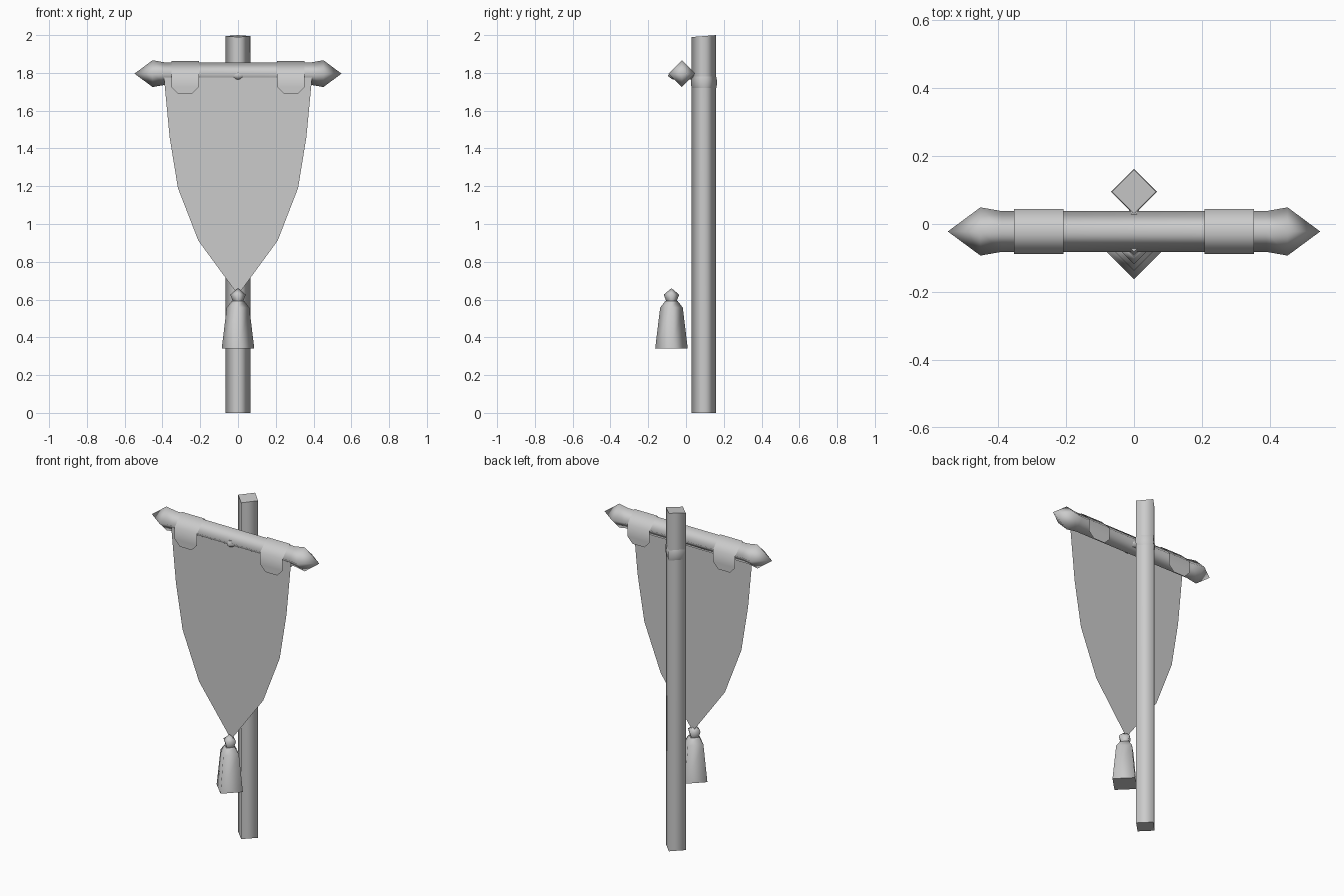
import bpy
import bmesh
from mathutils import Matrix, Vector
from math import cos, sin, pi

if "Cube" in bpy.data.objects:
    bpy.data.objects.remove(bpy.data.objects["Cube"])

grey = bpy.data.materials.new("plain grey")
grey.use_nodes = True
grey.diffuse_color = (0.6, 0.6, 0.6, 1)
grey.node_tree.nodes["Principled BSDF"].inputs["Base Color"].default_value = (0.6, 0.6, 0.6, 1)

BAR_Y, BAR_Z = -0.022, 1.796
TASSEL_Y = -0.077


def finish(name, bm):
    mesh = bpy.data.meshes.new(name)
    bm.to_mesh(mesh)
    bm.free()
    mesh.materials.append(grey)
    obj = bpy.data.objects.new(name, mesh)
    bpy.context.collection.objects.link(obj)
    return obj


def spindle(name, profile, origin, along_x=False):
    """Smooth four-sided turned shape; profile lists (radius, distance along axis)."""
    bm = bmesh.new()
    rings = []
    for r, h in profile:
        count = 4 if r > 0 else 1
        rings.append([bm.verts.new((r * cos(i * pi / 2), r * sin(i * pi / 2), h))
                      for i in range(count)])
    for a, b in zip(rings, rings[1:]):
        for i in range(4):
            corners = [a[i % len(a)], a[(i + 1) % len(a)], b[(i + 1) % len(b)], b[i % len(b)]]
            bm.faces.new(list(dict.fromkeys(corners))).smooth = True
    # Flat caps with crisp rims
    for ring in (rings[0], rings[-1]):
        if len(ring) == 4:
            cap = bm.faces.new(ring)
            for edge in cap.edges:
                edge.smooth = False
    bmesh.ops.recalc_face_normals(bm, faces=bm.faces[:])
    if along_x:
        bm.transform(Matrix.Rotation(pi / 2, 4, "Y"))
    bm.transform(Matrix.Translation(Vector(origin)))
    return finish(name, bm)


# Upright post, its top sloping slightly to the front
post = spindle("post", [(0.065, 0), (0.065, 2)], (0, 0.095, 0))
for v in post.data.vertices:
    if v.co.z > 1:
        v.co.z -= (0.16 - v.co.y) * 0.08

# Binding on the post and wedge where the bar crosses it
spindle("post_binding", [(0.065, 1.72), (0.068, 1.735), (0.068, 1.765), (0.065, 1.78)],
        (0, 0.095, 0))
spindle("bar_binding", [(0.05, -0.03), (0.075, -0.012), (0.06, 0.01)], (0, BAR_Y, BAR_Z))

# Crossbar with pointed finials
half = [(0.06, 0.39), (0.071, 0.452), (0, 0.548)]
spindle("crossbar", [(r, -x) for r, x in reversed(half)] + half, (0, BAR_Y, BAR_Z), True)

# Tapering cloth
bm = bmesh.new()
side = [(0.392, 1.775), (0.362, 1.46), (0.318, 1.19), (0.21, 0.912)]
outline = [(-x, z) for x, z in side] + [(0, 0.625)] + side[::-1]
bm.faces.new([bm.verts.new((x, -0.064, z)) for x, z in outline])
finish("banner_cloth", bm)

# Cloth tabs folded over the bar, clipped at the lower corners
for label, cx in (("right", -0.28), ("left", 0.28)):
    bm = bmesh.new()
    rows = [(-0.066, -0.106, 0.038), (-0.066, -0.07, 0.073), (-0.066, 0, 0.073), (0, 0.066, 0.073),
            (0.066, 0, 0.073), (0.066, -0.07, 0.073), (0.066, -0.106, 0.038)]
    pairs = [[bm.verts.new((cx + s * w, BAR_Y + y, BAR_Z + z)) for s in (-1, 1)]
             for y, z, w in rows]
    for a, b in zip(pairs, pairs[1:]):
        bm.faces.new((a[0], a[1], b[1], b[0])).smooth = True
    finish(label + "_tab", bm)

# Tassel and its knot
spindle("tassel", [(0.086, 0.342), (0.06, 0.557), (0.033, 0.592)], (0, TASSEL_Y, 0))
spindle("tassel_knot", [(0.025, 0.585), (0.041, 0.626), (0, 0.66)], (0, TASSEL_Y, 0))
